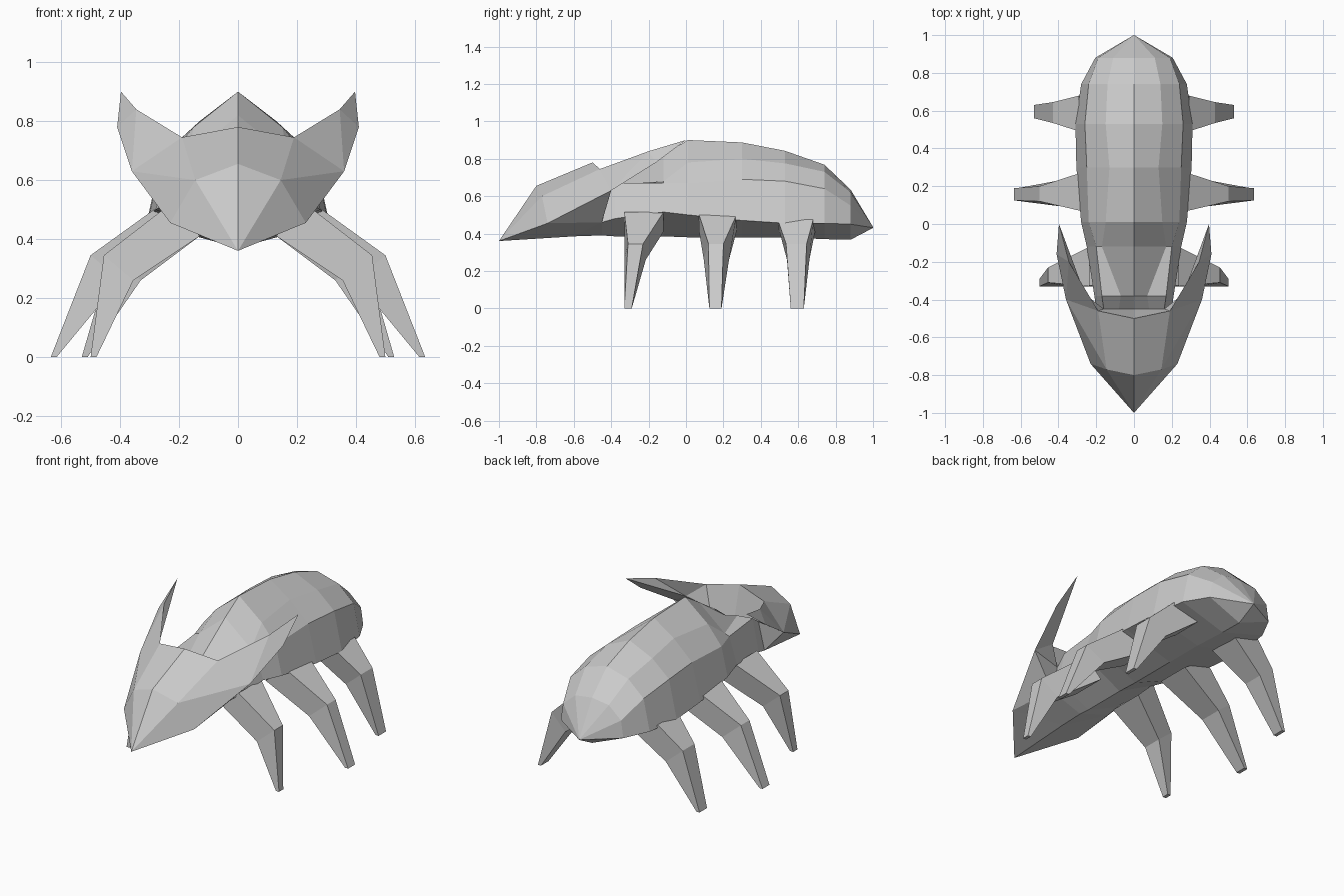
import bpy, bmesh

if "Cube" in bpy.data.objects:
    bpy.data.objects.remove(bpy.data.objects["Cube"])


def half_mesh(name, verts, faces):
    """Make the x >= 0 half of a part and mirror it across x = 0."""
    me = bpy.data.meshes.new(name)
    me.from_pydata(verts, [], faces)
    bm = bmesh.new()
    bm.from_mesh(me)
    bmesh.ops.recalc_face_normals(bm, faces=bm.faces[:])
    bm.to_mesh(me)
    bm.free()
    ob = bpy.data.objects.new(name, me)
    bpy.context.collection.objects.link(ob)
    mod = ob.modifiers.new("mirror", 'MIRROR')
    mod.use_axis = (True, False, False)
    mod.merge_threshold = 0.001
    return ob


def loft(name, rings, closed):
    """Join equal-length rings with quads; a closed loft gets an end cap."""
    n = len(rings[0])
    verts = [p for r in rings for p in r]
    faces = []
    for i in range(len(rings) - 1):
        for j in range(n if closed else n - 1):
            k = (j + 1) % n
            faces.append((i * n + j, i * n + k, (i + 1) * n + k, (i + 1) * n + j))
    if closed:
        faces.append(tuple(range((len(rings) - 1) * n, len(rings) * n)))
    return half_mesh(name, verts, faces)


# Body: y, ridge z, shoulder x z, flank x z, lower edge x z, belly z
sections = [
    (-0.45, 0.58, 0.08, 0.60, 0.16, 0.62, 0.20, 0.46, 0.39),
    (-0.38, 0.64, 0.07, 0.66, 0.17, 0.67, 0.21, 0.48, 0.385),
    (-0.12, 0.82, 0.17, 0.68, 0.20, 0.67, 0.25, 0.515, 0.385),
    (0.01, 0.90, 0.15, 0.78, 0.24, 0.67, 0.28, 0.50, 0.38),
    (0.30, 0.887, 0.13, 0.80, 0.25, 0.69, 0.305, 0.47, 0.38),
    (0.53, 0.842, 0.15, 0.775, 0.26, 0.68, 0.31, 0.455, 0.38),
    (0.74, 0.768, 0.14, 0.73, 0.24, 0.64, 0.28, 0.455, 0.37),
    (0.88, 0.635, 0.11, 0.62, 0.19, 0.55, 0.205, 0.45, 0.367),
    (1.00, 0.435, 0.001, 0.434, 0.001, 0.432, 0.001, 0.431, 0.43),
]
loft("body", [[(0, y, t), (a, y, b), (c, y, d), (e, y, f), (0, y, z)]
              for y, t, a, b, c, d, e, f, z in sections], False)

# Head shield with swept-back horns, open where the neck meets the body
P = dict(
    tip=(0, -1, 0.36), brow=(0, -0.8, 0.655), cheek=(0.145, -0.77, 0.6),
    crown=(0, -0.5, 0.78), base=(0.19, -0.46, 0.745), rim1=(0.23, -0.74, 0.455),
    rim2=(0.36, -0.4, 0.63), rim3=(0.41, -0.16, 0.78), horn=(0.397, 0, 0.9),
    inner=(0.345, -0.2, 0.84), root=(0.26, -0.37, 0.69), n0=(0, -0.45, 0.58),
    n1=(0.16, -0.45, 0.62), n2=(0.2, -0.45, 0.46), keel=(0, -0.6, 0.385),
    throat=(0, -0.45, 0.39))
F = ["tip brow cheek", "tip cheek rim1", "brow crown base cheek", "cheek base rim2",
     "cheek rim2 rim1", "base inner rim2", "inner rim3 rim2", "inner horn rim3",
     "base root inner", "inner root horn", "horn root rim3", "root rim2 rim3",
     "crown n0 n1 base", "base n1 root", "root n1 rim2", "n1 n2 rim2",
     "rim1 rim2 n2", "rim1 n2 keel", "tip rim1 keel", "keel n2 throat"]
names = list(P)
half_mesh("horned_head", list(P.values()),
          [[names.index(w) for w in f.split()] for f in F])

# Legs: y ranges (outer, inner) at hip, knee and foot, then knee x, foot x, hip x z
legs = {
    "front_legs": ((-0.33, -0.12, -0.33, -0.12), (-0.31, -0.23, -0.33, -0.215),
                   (-0.33, -0.29, -0.33, -0.29), 0.455, 0.50, 0.235, 0.515),
    "middle_legs": ((0.07, 0.27, 0.07, 0.27), (0.12, 0.20, 0.095, 0.23),
                    (0.125, 0.19, 0.125, 0.19), 0.50, 0.635, 0.285, 0.50),
    "back_legs": ((0.49, 0.68, 0.50, 0.69), (0.535, 0.645, 0.54, 0.66),
                  (0.56, 0.63, 0.56, 0.63), 0.43, 0.53, 0.29, 0.475),
}
for name, (hip, knee, foot, kx, fx, hx, hz) in legs.items():
    rings = []
    for (a, b, c, d), xo, zo, xi, zi in ((hip, hx, hz, 0.13, 0.41),
                                         (knee, kx, 0.345, kx - 0.1, 0.26),
                                         (foot, fx, 0, fx - 0.02, 0)):
        rings.append([(xo, a, zo), (xo, b, zo), (xi, d, zi), (xi, c, zi)])
    loft(name, rings, True)
